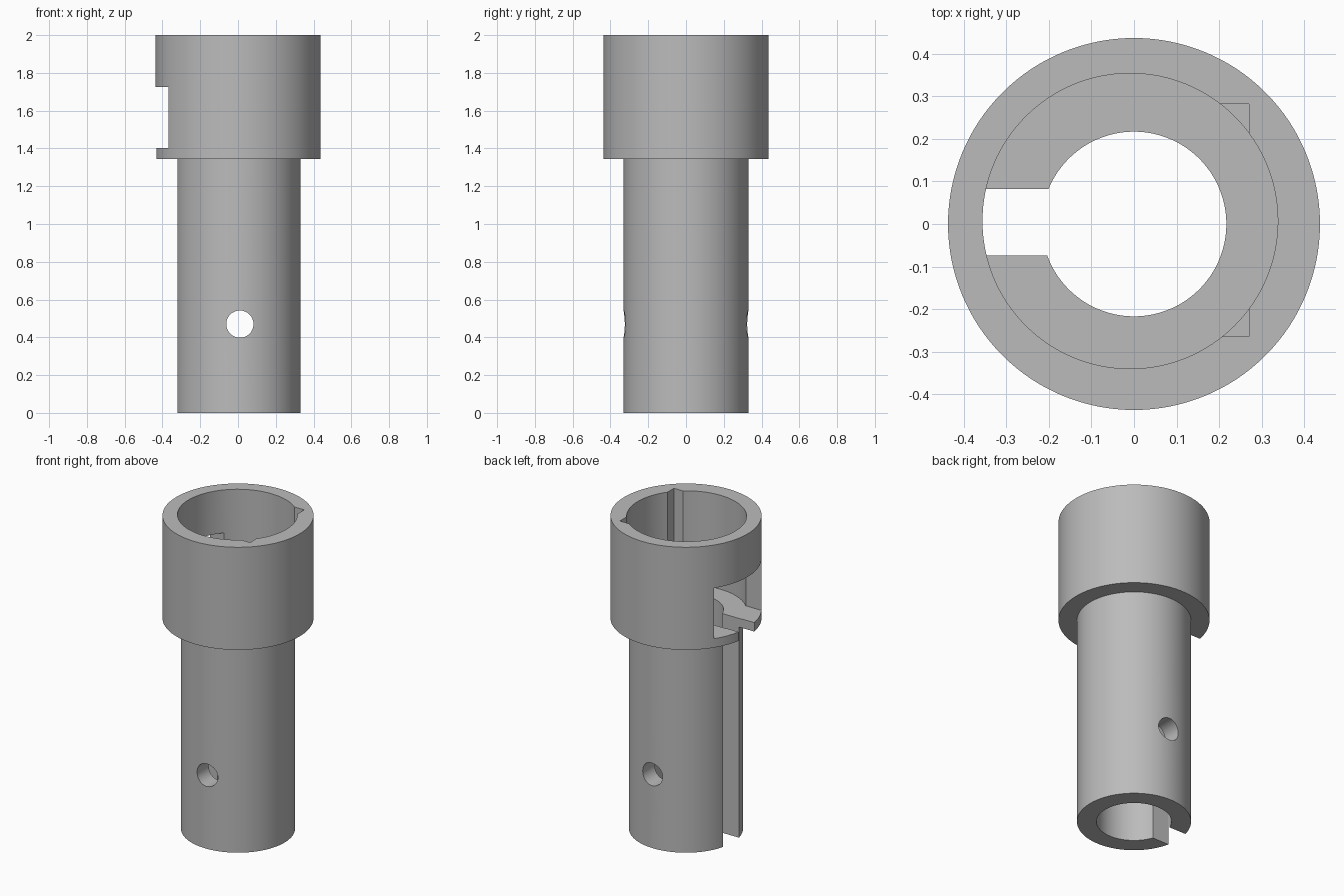
import bpy
import bmesh
import math
from mathutils import Matrix, Vector

if "Cube" in bpy.data.objects:
    bpy.data.objects.remove(bpy.data.objects["Cube"], do_unlink=True)

grey = bpy.data.materials.new("plain grey")
grey.use_nodes = True
grey.diffuse_color = (0.5, 0.5, 0.5, 1)
grey.node_tree.nodes["Principled BSDF"].inputs["Base Color"].default_value = (0.5, 0.5, 0.5, 1)


def make_object(name, bm):
    bmesh.ops.recalc_face_normals(bm, faces=bm.faces)
    mesh = bpy.data.meshes.new(name)
    bm.to_mesh(mesh)
    bm.free()
    mesh.materials.append(grey)
    obj = bpy.data.objects.new(name, mesh)
    bpy.context.collection.objects.link(obj)
    return obj


def lathe(name, profile, steps=128):
    """Revolve a closed (radius, height) profile around z."""
    bm = bmesh.new()
    verts = [bm.verts.new((r, 0, z)) for r, z in profile]
    edges = [bm.edges.new((v, verts[i - 1])) for i, v in enumerate(verts)]
    bmesh.ops.spin(bm, geom=verts + edges, cent=(0, 0, 0), axis=(0, 0, 1),
                   angle=math.tau, steps=steps)
    bmesh.ops.remove_doubles(bm, verts=bm.verts, dist=1e-5)
    return make_object(name, bm)


def cylinder(name, radius, length, centre, rotation=Matrix(), segments=128):
    bm = bmesh.new()
    bmesh.ops.create_cone(bm, cap_ends=True, segments=segments, radius1=radius,
                          radius2=radius, depth=length,
                          matrix=Matrix.Translation(centre) @ rotation)
    return make_object(name, bm)


def box(name, low, high):
    low, high = Vector(low), Vector(high)
    bm = bmesh.new()
    bmesh.ops.create_cube(bm, size=1, matrix=Matrix.Translation((low + high) / 2)
                          @ Matrix.Diagonal((*(high - low), 1)))
    return make_object(name, bm)


# Hollow shaft with a wider head
socket = lathe("socket_body", [(0.217, 0), (0.33, 0), (0.33, 1.345),
                               (0.437, 1.345), (0.437, 2), (0.217, 2)])

# Head cavity, side window, long slot, cross hole and two corner grooves
cutters = [
    cylinder("head_cavity", 0.347, 0.8, (-0.009, 0.007, 1.80)),
    box("side_window", (-0.6, -0.235, 1.402), (-0.1, 0.24, 1.725)),
    box("long_slot", (-0.6, -0.074, -0.1), (-0.1, 0.082, 1.5)),
    cylinder("cross_hole", 0.072, 1.2, (0.01, 0, 0.47),
             Matrix.Rotation(math.pi / 2, 4, "X"), 48),
    box("back_groove", (0.1, 0.1, 1.404), (0.27, 0.282, 2.1)),
    box("front_groove", (0.1, -0.264, 1.404), (0.27, -0.1, 2.1)),
]
bpy.ops.object.select_all(action="DESELECT")
socket.select_set(True)
bpy.context.view_layer.objects.active = socket
for cutter in cutters:
    cutter.hide_render = True
    mod = socket.modifiers.new(cutter.name, "BOOLEAN")
    mod.operation = "DIFFERENCE"
    mod.solver = "EXACT"
    mod.object = cutter
    bpy.ops.object.modifier_apply(modifier=mod.name)
    bpy.data.objects.remove(cutter, do_unlink=True)

bpy.ops.object.shade_smooth_by_angle(angle=math.radians(30))
